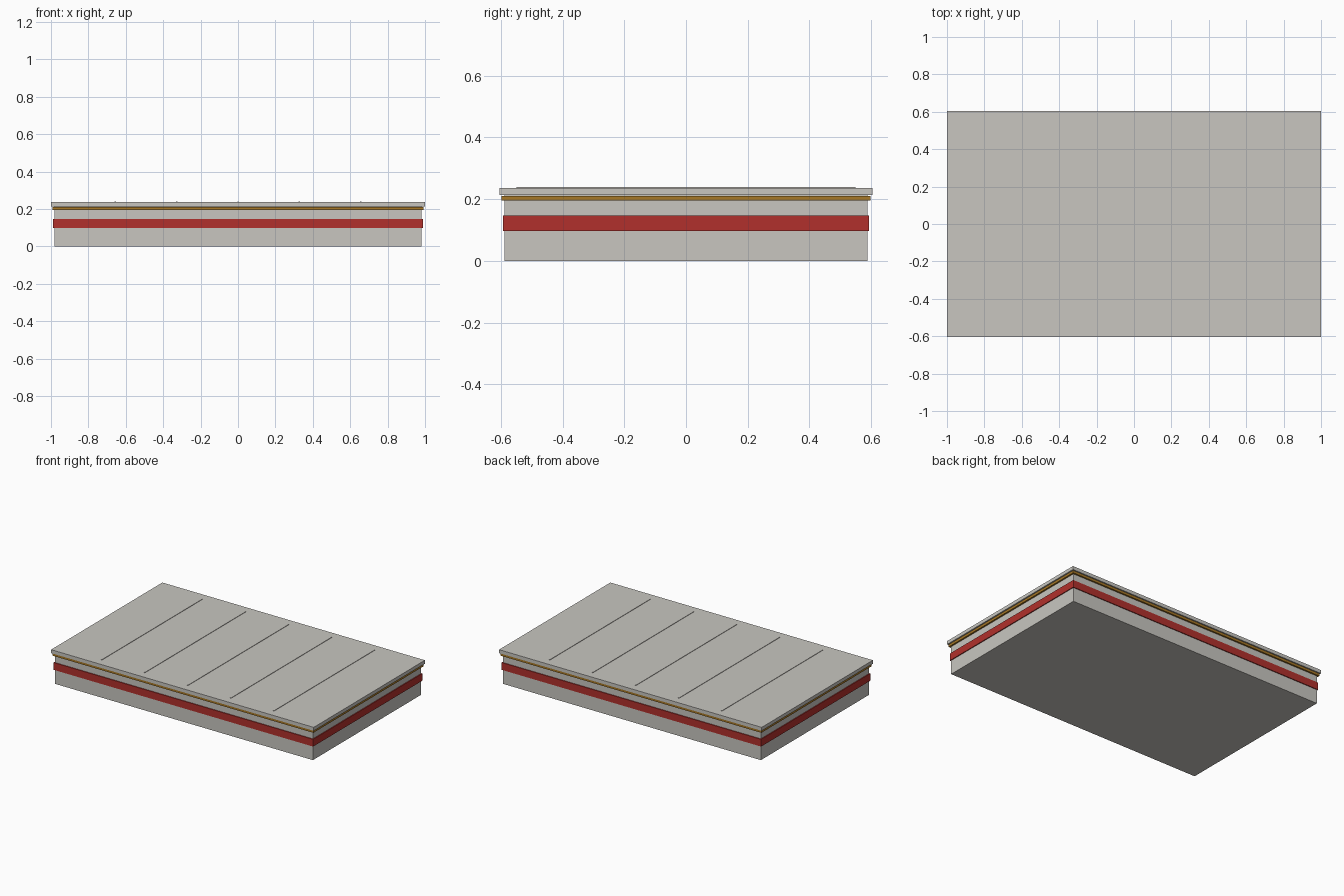
import bpy

if "Cube" in bpy.data.objects:
    bpy.data.objects.remove(bpy.data.objects["Cube"])

def material(name, rgb):
    m = bpy.data.materials.new(name)
    m.diffuse_color = (*rgb, 1)
    m.use_nodes = True
    m.node_tree.nodes["Principled BSDF"].inputs["Base Color"].default_value = m.diffuse_color
    return m

STONE = material("pale stone", (0.58, 0.565, 0.53))
RED = material("red band", (0.44, 0.03, 0.025))
GOLD = material("gold trim", (0.39, 0.19, 0.02))

def box(name, hx, hy, z0, z1, mat, x=0):
    """Box given by half sizes, height range and centre x."""
    bpy.ops.mesh.primitive_cube_add(size=1, location=(x, 0, (z0 + z1) / 2))
    ob = bpy.context.object
    ob.name = name
    ob.scale = (2 * hx, 2 * hy, z1 - z0)
    bpy.ops.object.transform_apply(location=False, rotation=False, scale=True)
    ob.data.materials.append(mat)
    return ob

# Plinth, bands wrapped around it, and overhanging top slab
box("platform_base", 0.982, 0.588, 0, 0.214, STONE)
box("red_band", 0.988, 0.594, 0.097, 0.147, RED)
box("gold_trim", 0.993, 0.599, 0.195, 0.211, GOLD)
box("top_slab", 1.0, 0.605, 0.213, 0.237, STONE)

# Raised seams across the top
for i in range(5):
    box(f"floor_seam_{i + 1}", 0.004, 0.55, 0.235, 0.24, STONE, (i - 2) * 0.328)
